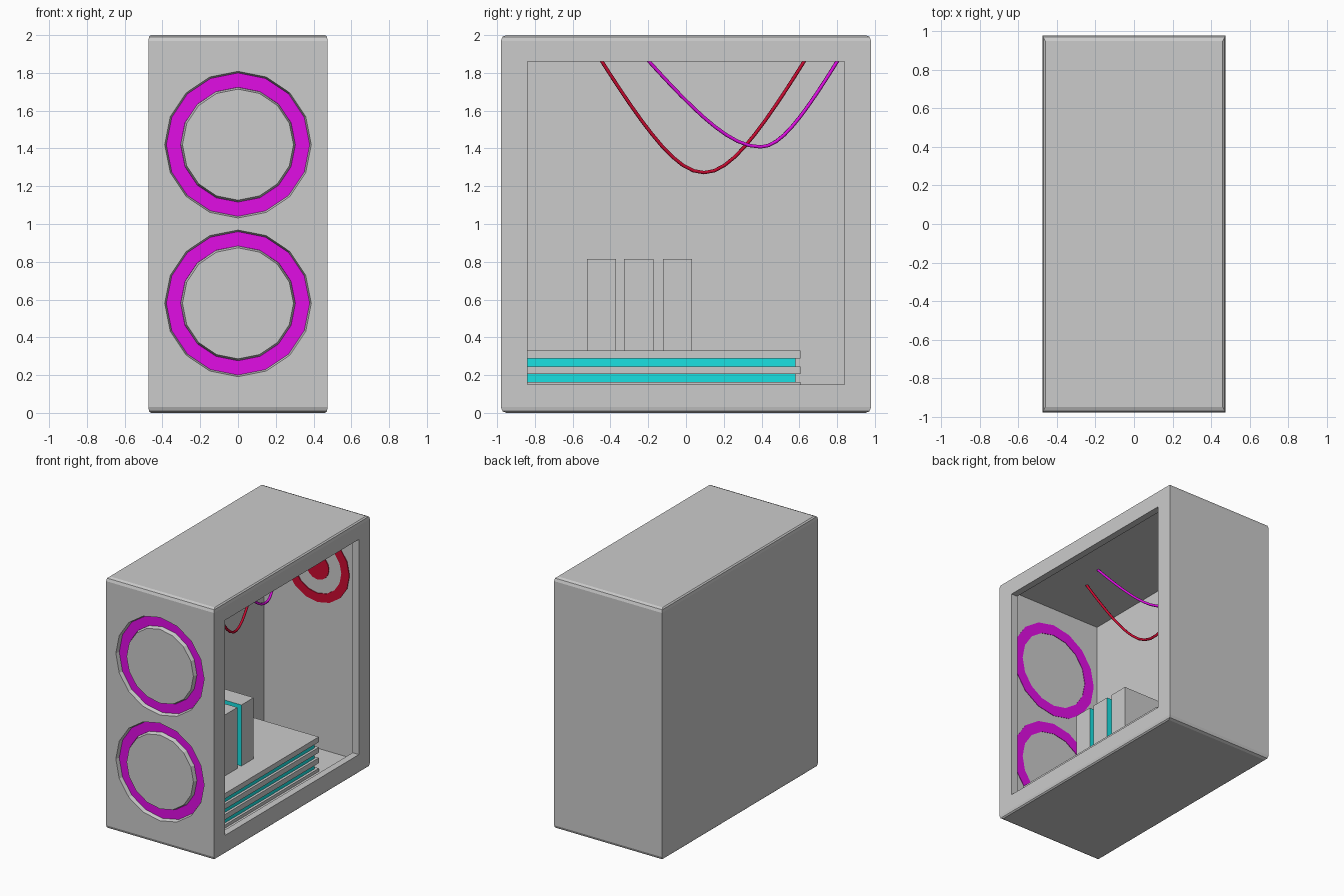
import bpy, bmesh, math

if "Cube" in bpy.data.objects:
    bpy.data.objects.remove(bpy.data.objects["Cube"])


def material(name, rgb):
    m = bpy.data.materials.new(name)
    m.diffuse_color = (*rgb, 1)
    m.use_nodes = True
    m.node_tree.nodes["Principled BSDF"].inputs["Base Color"].default_value = m.diffuse_color
    return m


MAGENTA = material("magenta", (0.75, 0.004, 0.78))
RED = material("red", (0.60, 0.003, 0.03))
TEAL = material("teal", (0.01, 0.75, 0.76))


def link(name, data, mat=None):
    ob = bpy.data.objects.new(name, data)
    bpy.context.collection.objects.link(ob)
    if mat:
        data.materials.append(mat)
    return ob


def box(name, lo, hi, mat=None, bevel=0):
    """Box; bevel rounds only the top and bottom rims."""
    me = bpy.data.meshes.new(name)
    bm = bmesh.new()
    bmesh.ops.create_cube(bm, size=2)
    if bevel:
        rims = [e for e in bm.edges if abs(e.verts[0].co.z - e.verts[1].co.z) < 0.1]
        bmesh.ops.bevel(bm, geom=rims, offset=bevel, segments=2, profile=0.5, affect='EDGES')
    for v in bm.verts:
        v.co = [(a + b) / 2 + c * (b - a) / 2 for a, b, c in zip(lo, hi, v.co)]
    bm.to_mesh(me)
    bm.free()
    return link(name, me, mat)


def ring(name, center, profile, mat=None, n=16):
    """Lathe a closed (radius, y offset) profile around the y axis."""
    me = bpy.data.meshes.new(name)
    bm = bmesh.new()
    loops = []
    for i in range(n):
        a = 2 * math.pi * i / n
        loops.append([bm.verts.new((center[0] + r * math.cos(a), center[1] + dy,
                                    center[2] + r * math.sin(a))) for r, dy in profile])
    k = len(profile)
    for i in range(n):
        p, q = loops[i], loops[(i + 1) % n]
        for j in range(k):
            bm.faces.new((p[j], p[(j + 1) % k], q[(j + 1) % k], q[j]))
    bmesh.ops.recalc_face_normals(bm, faces=bm.faces)
    bm.to_mesh(me)
    bm.free()
    return link(name, me, mat)


def cut(ob, cutter):
    mod = ob.modifiers.new("cut", 'BOOLEAN')
    mod.operation = 'DIFFERENCE'
    mod.solver = 'EXACT'
    mod.object = cutter
    bpy.context.view_layer.objects.active = ob
    bpy.ops.object.modifier_apply(modifier=mod.name)
    bpy.data.objects.remove(cutter)


# Case shell: block with rounded rims, thin walls, and a window in the right side
W, D, T = 0.475, 0.98, 0.055
LEFT, FRONT, FLOOR = -W + T, -D + T, T
case = box("case", (-W, -D, 0), (W, D, 2), bevel=0.03)
cut(case, box("cavity", (LEFT, FRONT, FLOOR), (W - T, D - T, 2 - T)))
cut(case, box("window", (0.2, -0.84, 0.15), (0.7, 0.84, 1.86)))

# Front fan rings sunk in sloped grooves and reaching through the front wall
for level, z in (("lower", 0.58), ("upper", 1.42)):
    cut(case, ring("groove", (0, -D, z),
                   [(0.288, -0.02), (0.394, -0.02), (0.378, 0.035), (0.304, 0.035)]))
    ring(f"{level}_fan_ring", (0, -D, z),
         [(0.304, 0.03), (0.380, 0.03), (0.385, T + 0.004), (0.30, T + 0.004)], MAGENTA)

# Rear fan: ring and hub almost flush with the inside of the back wall
rear = (0.055, D - T, 1.50)
ring("rear_fan_ring", rear, [(0.21, -0.006), (0.28, -0.006), (0.28, 0.01), (0.21, 0.01)], RED)
bpy.ops.mesh.primitive_cylinder_add(vertices=16, radius=0.1, depth=0.016,
                                    location=(rear[0], rear[1] + 0.002, rear[2]),
                                    rotation=(math.pi / 2, 0, 0))
hub = bpy.context.object
hub.name = "rear_fan_hub"
hub.data.materials.append(RED)

# Stack of plates with teal layers between them
for i in range(4):
    top = 0.33 - 0.0833 * i
    box(f"plate_{i + 1}", (LEFT, FRONT, max(top - 0.042, FLOOR)), (0.287, 0.605, top))
    if i < 3:
        box(f"plate_light_{i + 1}", (LEFT, FRONT, top - 0.0833), (0.267, 0.58, top - 0.042), TEAL)

# Upright blocks with teal faces towards the gaps between them
blocks = ((-0.525, -0.37, (1,)), (-0.327, -0.172, (-1, 1)), (-0.122, 0.033, (-1,)))
for i, (y0, y1, lit) in enumerate(blocks):
    b = box(f"block_{i + 1}", (LEFT, y0, 0.33), (0.115, y1, 0.815))
    b.data.materials.append(None)
    b.data.materials.append(TEAL)
    for p in b.data.polygons:
        if round(p.normal.y) in lit:
            p.material_index = 1

# Hanging cables: x start/end, lowest y, left and right reach, lowest z
cables = (("red_cable", RED, 0.04, -0.20, 0.095, 0.54, 0.53, 1.272),
          ("magenta_cable", MAGENTA, 0.12, -0.15, 0.395, 0.59, 0.405, 1.408))
for name, mat, xa, xb, ym, left, right, zm in cables:
    cu = bpy.data.curves.new(name, 'CURVE')
    cu.dimensions = '3D'
    cu.bevel_depth = 0.01
    cu.bevel_resolution = 1
    sp = cu.splines.new('POLY')
    n = 22
    sp.points.add(n)
    for i in range(n + 1):
        t = (2 * i / n - 1) * 1.13
        y = ym + t * (left if t < 0 else right)
        f = (math.sqrt(1 + 4 * t * t) - 1) / (math.sqrt(5) - 1)
        x = xa + (xb - xa) * i / n
        sp.points[i].co = (x, y, zm + (1.86 - zm) * f, 1)
    link(name, cu, mat)
